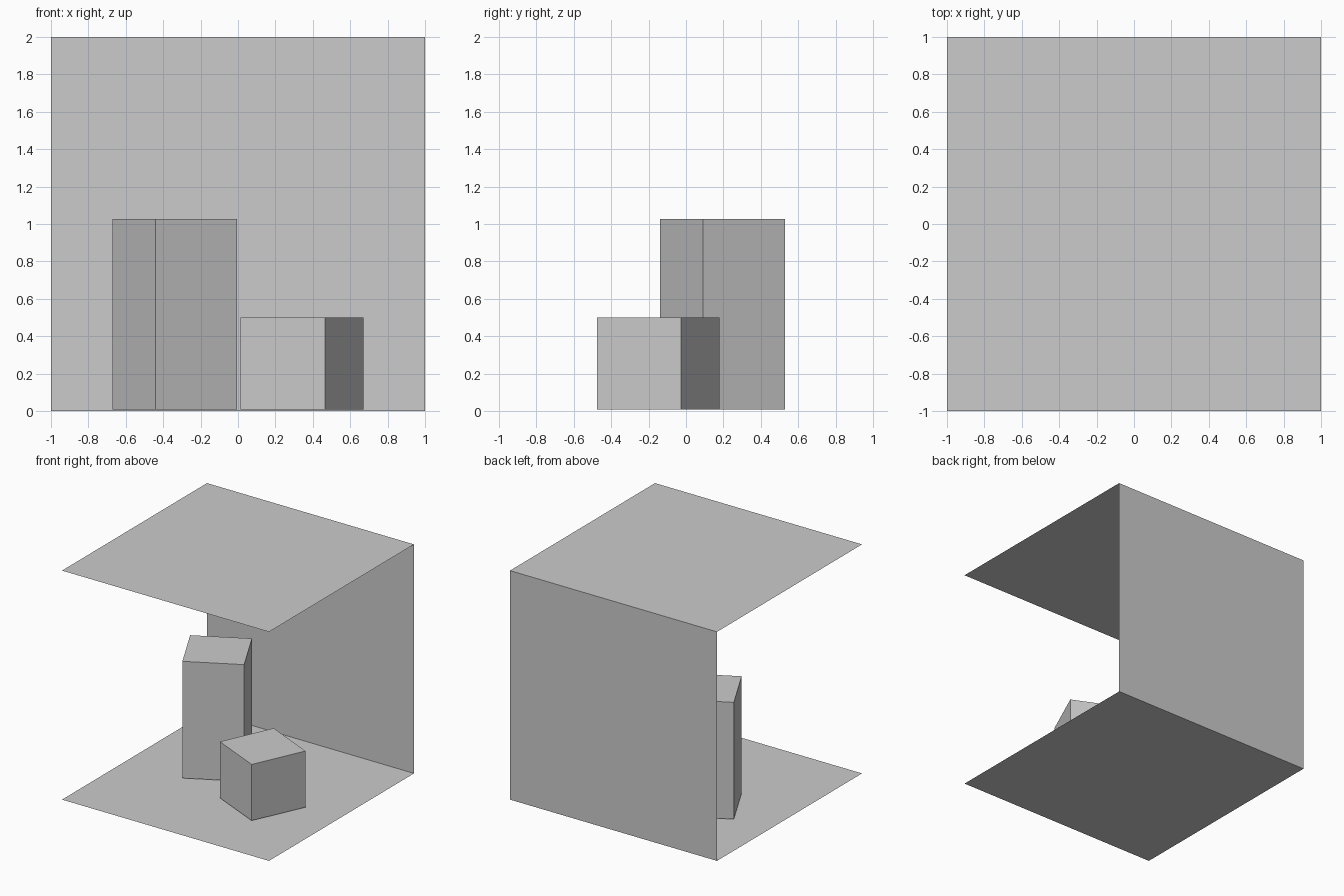
import bpy
from math import radians, pi

if "Cube" in bpy.data.objects:
    bpy.data.objects.remove(bpy.data.objects["Cube"])


def panel(name, loc, rot=(0, 0, 0)):
    # 2 x 2 flat sheet
    bpy.ops.mesh.primitive_plane_add(size=2, location=loc, rotation=rot)
    bpy.context.object.name = name


def block(name, x, y, side, z0, z1, angle):
    # square upright block turned about z
    bpy.ops.mesh.primitive_cube_add(size=1, location=(x, y, (z0 + z1) / 2),
                                    rotation=(0, 0, radians(angle)))
    ob = bpy.context.object
    ob.name = name
    ob.scale = (side, side, z1 - z0)


# open room: floor, ceiling and back wall, no side walls
panel("floor", (0, 0, 0))
panel("ceiling", (0, 0, 2), (pi, 0, 0))
panel("back_wall", (0, 1, 1), (pi / 2, 0, 0))

# blocks sitting just above the floor
block("tall_block", -0.338, 0.195, 0.493, 0.008, 1.028, 27.8)
block("short_block", 0.342, -0.148, 0.495, 0.008, 0.499, -24.5)
